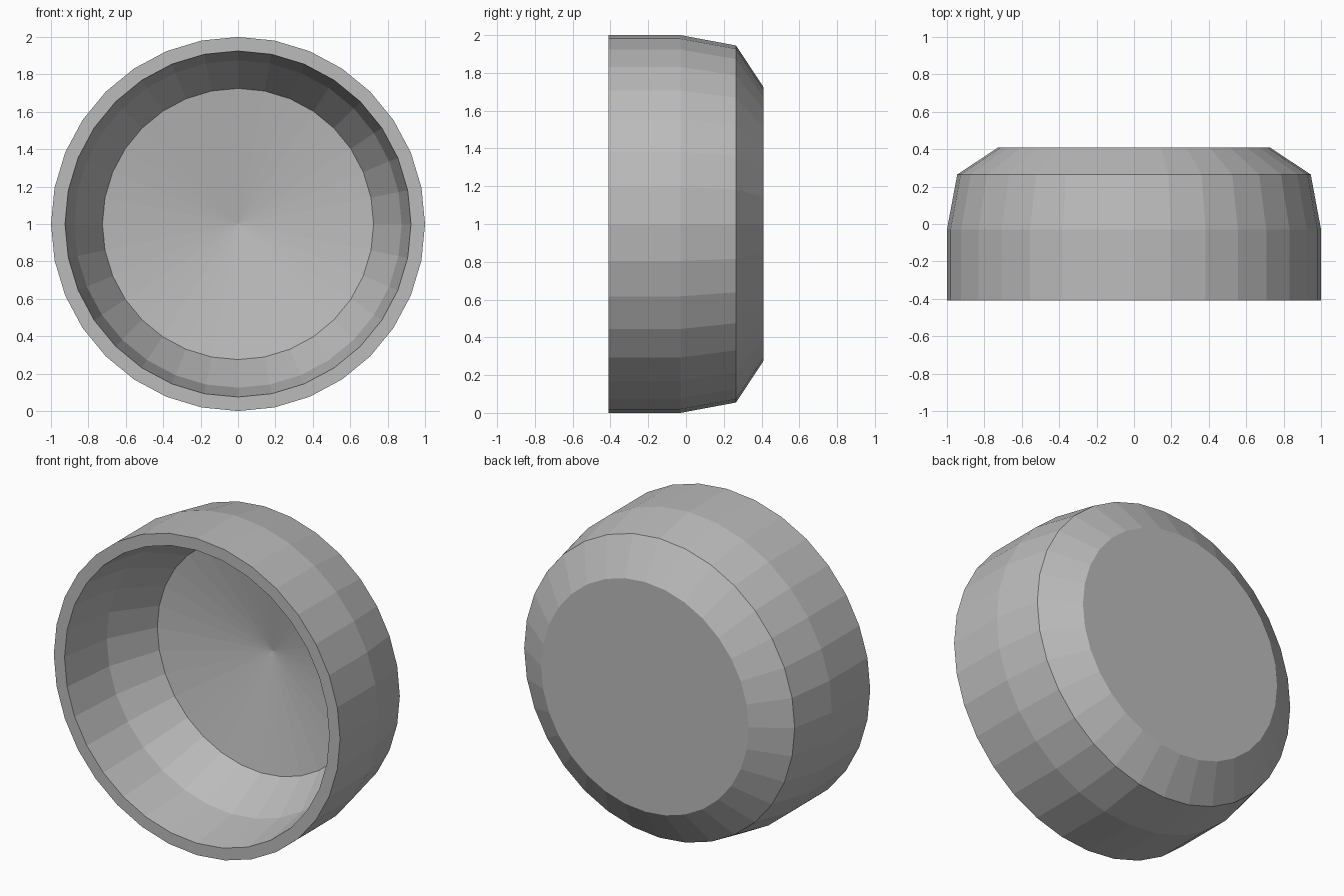
import bpy, bmesh, math
from mathutils import Matrix, Vector

if "Cube" in bpy.data.objects:
    bpy.data.objects.remove(bpy.data.objects["Cube"])

SIDES = 32

# One plain grey for the whole cup
grey = bpy.data.materials.new("plain grey")
grey.use_nodes = True
colour = (0.5, 0.5, 0.5, 1)
grey.diffuse_color = colour
grey.node_tree.nodes["Principled BSDF"].inputs["Base Color"].default_value = colour

# Closed section as (radius, y): cone floor, inner wall, rim, outer wall, back
profile = [(0, 0.35), (0.725, 0.23), (0.875, -0.06), (0.925, -0.41),
           (1, -0.41), (1, -0.03), (0.945, 0.265), (0.725, 0.41)]

bm = bmesh.new()
centre = bm.verts.new((0, profile[0][1], 1))
rings = []
for radius, y in profile[1:]:
    ring = []
    for i in range(SIDES):
        a = math.tau * i / SIDES
        ring.append(bm.verts.new((radius * math.sin(a), y, 1 + radius * math.cos(a))))
    rings.append(ring)

# Conical floor, walls between rings, flat back cap
for i in range(SIDES):
    j = (i + 1) % SIDES
    bm.faces.new((centre, rings[0][i], rings[0][j]))
    for a, b in zip(rings, rings[1:]):
        bm.faces.new((a[i], b[i], b[j], a[j]))
bm.faces.new(rings[-1])
bmesh.ops.recalc_face_normals(bm, faces=bm.faces)

mesh = bpy.data.meshes.new("round_cup")
bm.to_mesh(mesh)
bm.free()
mesh.materials.append(grey)
cup = bpy.data.objects.new("round_cup", mesh)
bpy.context.collection.objects.link(cup)
